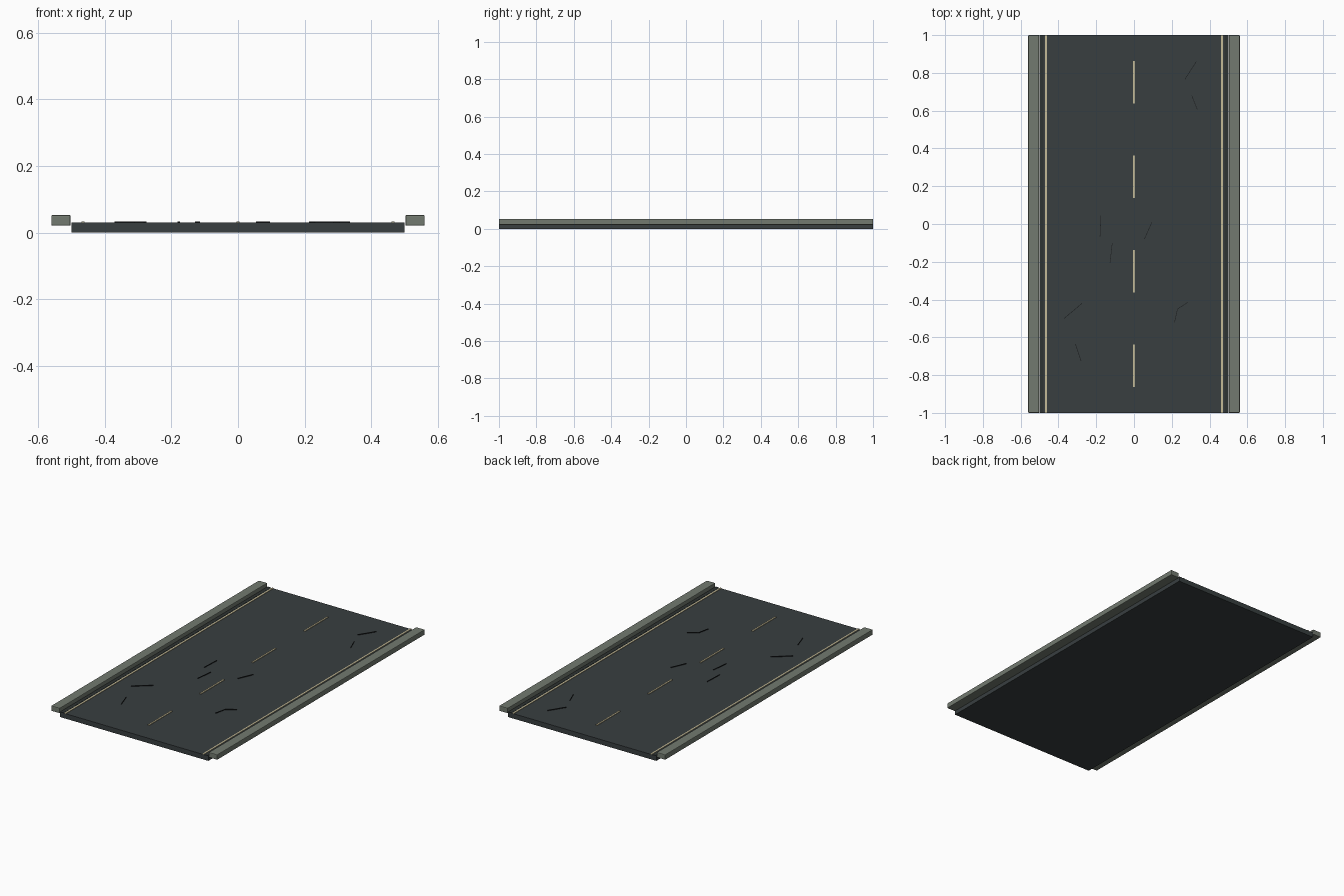
import bpy, math

if "Cube" in bpy.data.objects:
    bpy.data.objects.remove(bpy.data.objects["Cube"])


def mat(name, rgb):
    m = bpy.data.materials.new(name)
    m.diffuse_color = (*rgb, 1)
    m.use_nodes = True
    m.node_tree.nodes["Principled BSDF"].inputs["Base Color"].default_value = m.diffuse_color
    return m


ASPHALT = mat("asphalt", (0.040, 0.049, 0.051))
GUTTER = mat("gutter_dark", (0.027, 0.033, 0.032))
CRACK = mat("crack_black", (0.012, 0.014, 0.015))
CURB = mat("curb_concrete", (0.170, 0.195, 0.160))
PAINT = mat("faded_paint", (0.56, 0.50, 0.31))


def box(name, x0, x1, y0, y1, z0, z1, material, bevel=0.0):
    bpy.ops.mesh.primitive_cube_add(size=1)
    o = bpy.context.object
    o.name = name
    for v in o.data.vertices:
        v.co = (x1 if v.co.x > 0 else x0,
                y1 if v.co.y > 0 else y0,
                z1 if v.co.z > 0 else z0)
    o.data.materials.append(material)
    if bevel:
        b = o.modifiers.new("edge_bevel", "BEVEL")
        b.width = bevel
        b.segments = 2
    return o


# Road slab
box("road_slab", -0.5, 0.5, -1, 1, 0, 0.03, ASPHALT)

# Curbs, gutters and edge lines on both sides
for s, side in ((-1, "left"), (1, "right")):
    def span(a, b):
        return sorted((s * a, s * b))
    box(f"{side}_curb", *span(0.502, 0.56), -1, 1, 0.021, 0.053, CURB, 0.004)
    box(f"{side}_gutter", *span(0.478, 0.5), -1, 1, 0.029, 0.031, GUTTER)
    box(f"{side}_edge_line", *span(0.46, 0.47), -1, 1, 0.029, 0.033, PAINT)

# Dashed centre line
for i in range(4):
    y = -0.75 + 0.5 * i
    box(f"centre_dash_{i + 1}", -0.005, 0.005, y - 0.112, y + 0.112, 0.029, 0.034, PAINT)

# Thin surface cracks, each from start to end point
cracks = [
    (-0.37, -0.50, -0.275, -0.42), (-0.28, -0.725, -0.31, -0.635),
    (-0.18, -0.066, -0.175, 0.046), (-0.127, -0.206, -0.115, -0.10),
    (0.055, -0.08, 0.095, 0.01), (0.215, -0.52, 0.23, -0.45),
    (0.23, -0.45, 0.285, -0.415), (0.27, 0.767, 0.33, 0.86),
    (0.335, 0.606, 0.306, 0.68),
]
for i, (xa, ya, xb, yb) in enumerate(cracks):
    h = math.hypot(xb - xa, yb - ya) / 2
    o = box(f"crack_{i + 1}", -h, h, -0.0015, 0.0015, 0.029, 0.034, CRACK)
    o.location = ((xa + xb) / 2, (ya + yb) / 2, 0)
    o.rotation_euler.z = math.atan2(yb - ya, xb - xa)
